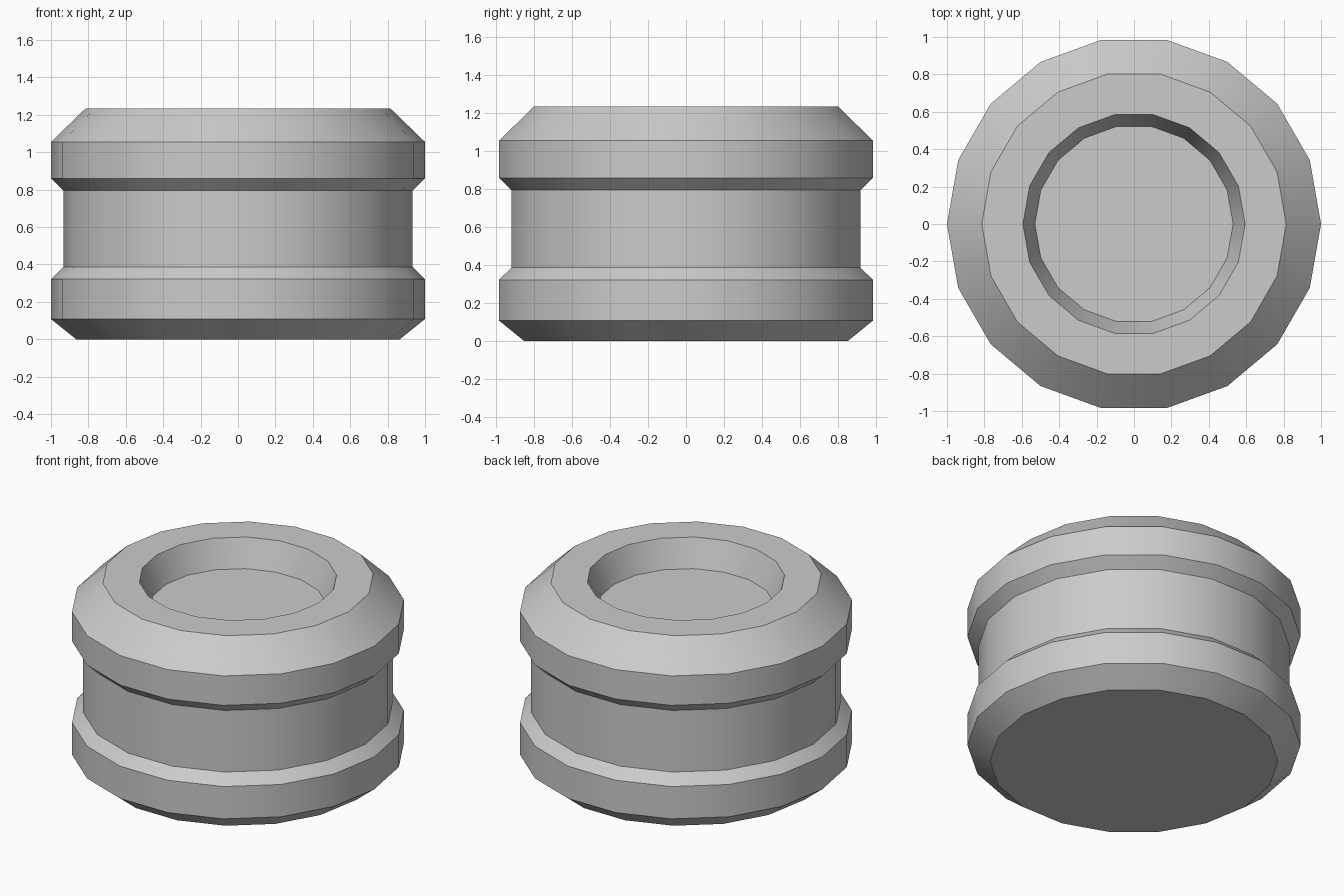
import bpy, bmesh, math

if "Cube" in bpy.data.objects:
    bpy.data.objects.remove(bpy.data.objects["Cube"])

SIDES = 18
# Half profile (radius, z) from the base edge up, over the rim and into the recess
PROFILE = [(0.865, 0), (1, 0.108), (1, 0.322), (0.933, 0.387), (0.933, 0.795),
           (1, 0.86), (1, 1.055), (0.814, 1.235), (0.594, 1.235), (0.53, 1.055)]

# Grooved body: stacked rings bridged together, capped at the base and recess floor
bm = bmesh.new()
rings = [[bm.verts.new((r * math.cos(math.tau * i / SIDES),
                        r * math.sin(math.tau * i / SIDES), z))
          for i in range(SIDES)] for r, z in PROFILE]
for low, high in zip(rings, rings[1:]):
    for i in range(SIDES):
        j = (i + 1) % SIDES
        bm.faces.new((low[i], low[j], high[j], high[i]))
bm.faces.new(rings[0][::-1])
bm.faces.new(rings[-1])
mesh = bpy.data.meshes.new("grooved_drum")
bm.to_mesh(mesh)
bm.free()

drum = bpy.data.objects.new("grooved_drum", mesh)
bpy.context.collection.objects.link(drum)

# Smooth around the sides, sharp between the bands
bpy.context.view_layer.objects.active = drum
drum.select_set(True)
bpy.ops.object.shade_smooth_by_angle(angle=math.radians(30))
